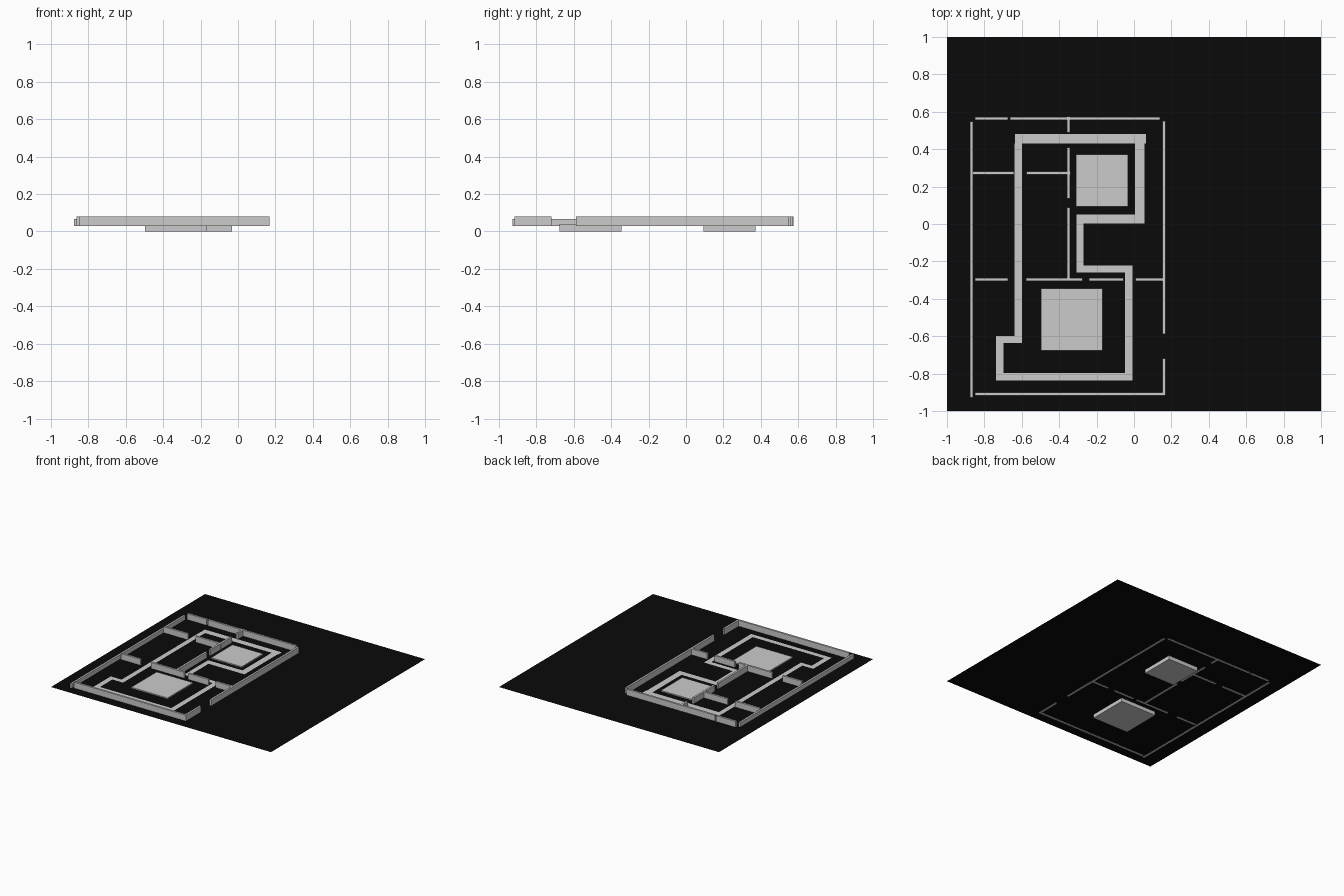
import bpy, bmesh
from mathutils import Matrix

if "Cube" in bpy.data.objects:
    bpy.data.objects.remove(bpy.data.objects["Cube"])

Z_GROUND, Z_STRIP = 0.031, 0.035
Z_LOW, Z_TOP = 0.028, 0.08


def finish(name, bm):
    me = bpy.data.meshes.new(name)
    bm.to_mesh(me)
    bm.free()
    ob = bpy.data.objects.new(name, me)
    bpy.context.collection.objects.link(ob)
    return ob


def box(name, x0, x1, y0, y1, z0=Z_LOW, z1=Z_TOP):
    bm = bmesh.new()
    m = Matrix.Translation(((x0 + x1) / 2, (y0 + y1) / 2, (z0 + z1) / 2)) \
        @ Matrix.Diagonal((x1 - x0, y1 - y0, z1 - z0, 1))
    bmesh.ops.create_cube(bm, size=1, matrix=m)
    return finish(name, bm)


def flat(name, x0, x1, y0, y1, z):
    bm = bmesh.new()
    bm.faces.new([bm.verts.new(p) for p in
                  ((x0, y0, z), (x1, y0, z), (x1, y1, z), (x0, y1, z))])
    return finish(name, bm)


# Black ground sheet
black = bpy.data.materials.new("ground_black")
black.diffuse_color = (0.003, 0.003, 0.003, 1)
black.use_nodes = True
black.node_tree.nodes["Principled BSDF"].inputs["Base Color"].default_value = black.diffuse_color
ground = flat("ground", -1, 1, -1, 1, Z_GROUND)
ground.data.materials.append(black)

# Square platforms reaching below the ground sheet
box("platform_back", -0.31, -0.032, 0.093, 0.372, 0, 0.04)
box("platform_front", -0.498, -0.168, -0.675, -0.345, 0, 0.04)

T = 0.008  # half wall thickness

# Walls running along x: centre y, then spans
for label, y, spans in (
    ("wall_back", 0.563, ((-0.85, -0.674), (-0.663, 0.139))),
    ("wall_front", -0.909, ((-0.85, 0.168),)),
    ("partition_back", 0.273, ((-0.863, -0.642), (-0.574, -0.34))),
    ("partition_front", -0.296, ((-0.85, -0.674), (-0.578, -0.276),
                                 (-0.241, -0.056), (0.009, 0.163))),
):
    for i, (a, b) in enumerate(spans):
        box(f"{label}_{i}", a, b, y - T, y + T)

# Walls running along y: centre x, top height, then spans
for label, x, top, spans in (
    ("wall_left", -0.869, 0.067, ((-0.928, 0.547),)),
    ("wall_right", 0.16, Z_TOP, ((-0.917, -0.719), (-0.587, -0.05), (-0.05, 0.55))),
    ("partition_middle", -0.351, Z_TOP, ((-0.29, 0.088), (0.136, 0.41), (0.489, 0.574))),
):
    for i, (a, b) in enumerate(spans):
        box(f"{label}_{i}", x - T, x + T, a, b, Z_LOW, top)

# Flat path strips forming the loop
for i, r in enumerate((
    (-0.637, 0.063, 0.43, 0.48),
    (0.005, 0.057, 0.051, 0.43),
    (-0.308, 0.057, 0.002, 0.051),
    (-0.308, -0.269, -0.222, 0.002),
    (-0.308, -0.007, -0.26, -0.222),
    (-0.048, -0.007, -0.797, -0.26),
    (-0.738, -0.007, -0.836, -0.797),
    (-0.738, -0.697, -0.797, -0.636),
    (-0.738, -0.6, -0.636, -0.598),
    (-0.639, -0.6, -0.598, 0.43),
)):
    flat(f"path_strip_{i}", *r, Z_STRIP)
